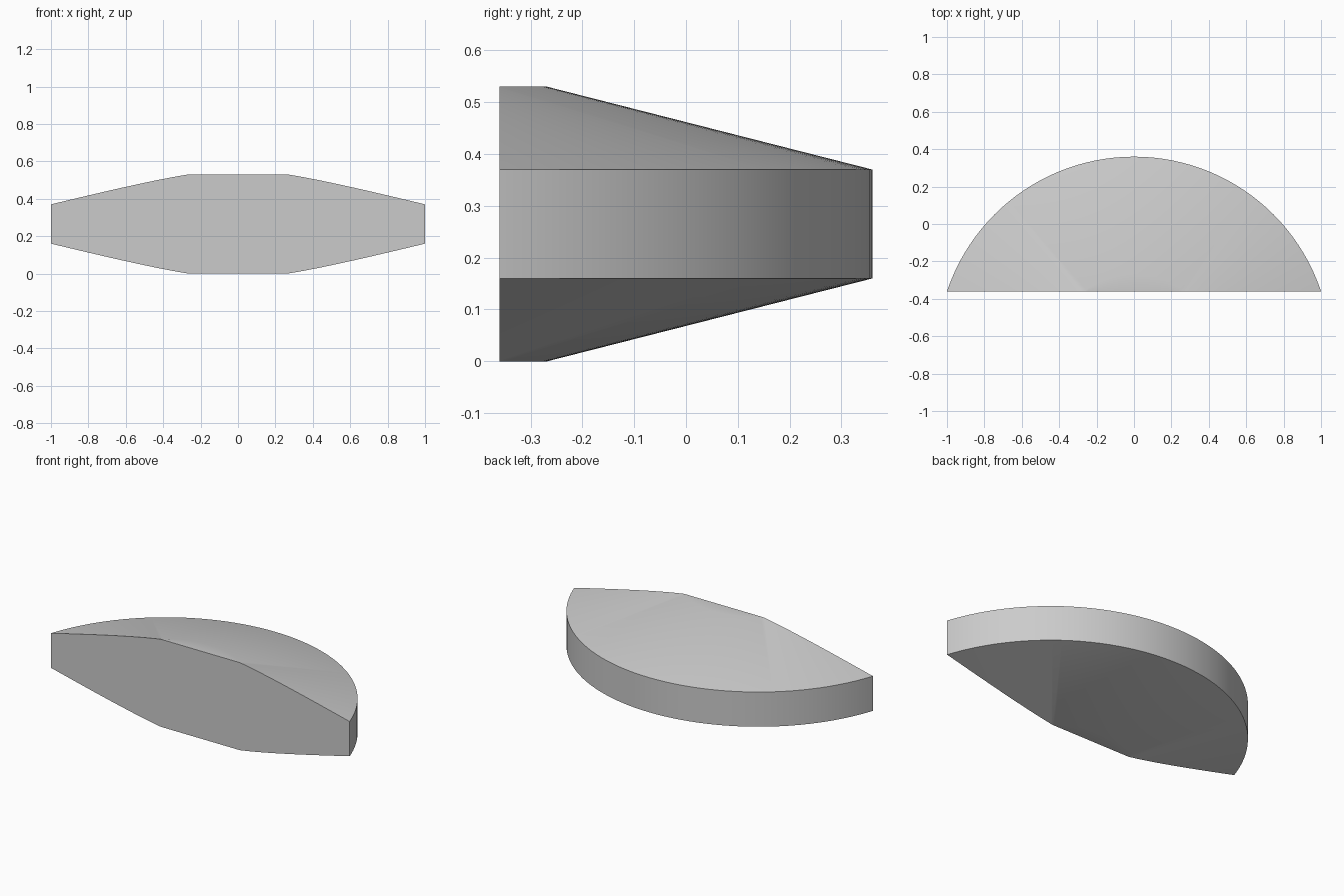
import bpy, bmesh, math
from mathutils import Matrix

default = bpy.data.objects.get("Cube")
if default:
    bpy.data.objects.remove(default, do_unlink=True)

# Single grey material
grey = bpy.data.materials.new("plain grey")
grey.use_nodes = True
colour = (0.6, 0.6, 0.6, 1)
grey.diffuse_color = colour
grey.node_tree.nodes["Principled BSDF"].inputs["Base Color"].default_value = colour

# Disc dimensions: the turning axis lies in front of the cut face
FRONT, BACK, HEIGHT = -0.36, 0.36, 0.53
RIM_LOW, RIM_HIGH = 0.16, 0.37
RADIUS = (1 + (BACK - FRONT) ** 2) / (2 * (BACK - FRONT))
AXIS_Y = BACK - RADIUS
HUB = -0.268 - AXIS_Y

# Turned disc: flat hub, sloping faces, straight rim
profile = [(0, 0), (HUB, 0), (RADIUS, RIM_LOW),
           (RADIUS, RIM_HIGH), (HUB, HEIGHT), (0, HEIGHT)]
bm = bmesh.new()
verts = [bm.verts.new((0, r, z)) for r, z in profile]
edges = [bm.edges.new(pair) for pair in zip(verts, verts[1:])]
bmesh.ops.spin(bm, geom=verts + edges, cent=(0, 0, 0), axis=(0, 0, 1),
               angle=math.tau, steps=128)
bmesh.ops.remove_doubles(bm, verts=bm.verts, dist=0.0001)
bmesh.ops.transform(bm, matrix=Matrix.Translation((0, AXIS_Y, 0)), verts=bm.verts)

# Straight cut that leaves the back segment, closed by a flat front face
cut = bmesh.ops.bisect_plane(bm, geom=bm.verts[:] + bm.edges[:] + bm.faces[:],
                             plane_co=(0, FRONT, 0), plane_no=(0, -1, 0),
                             clear_outer=True)
rim = [e for e in cut["geom_cut"] if isinstance(e, bmesh.types.BMEdge)]
bmesh.ops.contextual_create(bm, geom=rim)
bmesh.ops.recalc_face_normals(bm, faces=bm.faces)

mesh = bpy.data.meshes.new("disc_segment")
bm.to_mesh(mesh)
bm.free()
mesh.materials.append(grey)
segment = bpy.data.objects.new("disc_segment", mesh)
bpy.context.collection.objects.link(segment)

# Smooth curved faces, sharp rim and cut edges
bpy.ops.object.select_all(action="DESELECT")
segment.select_set(True)
bpy.context.view_layer.objects.active = segment
bpy.ops.object.shade_smooth_by_angle(angle=math.radians(30))
